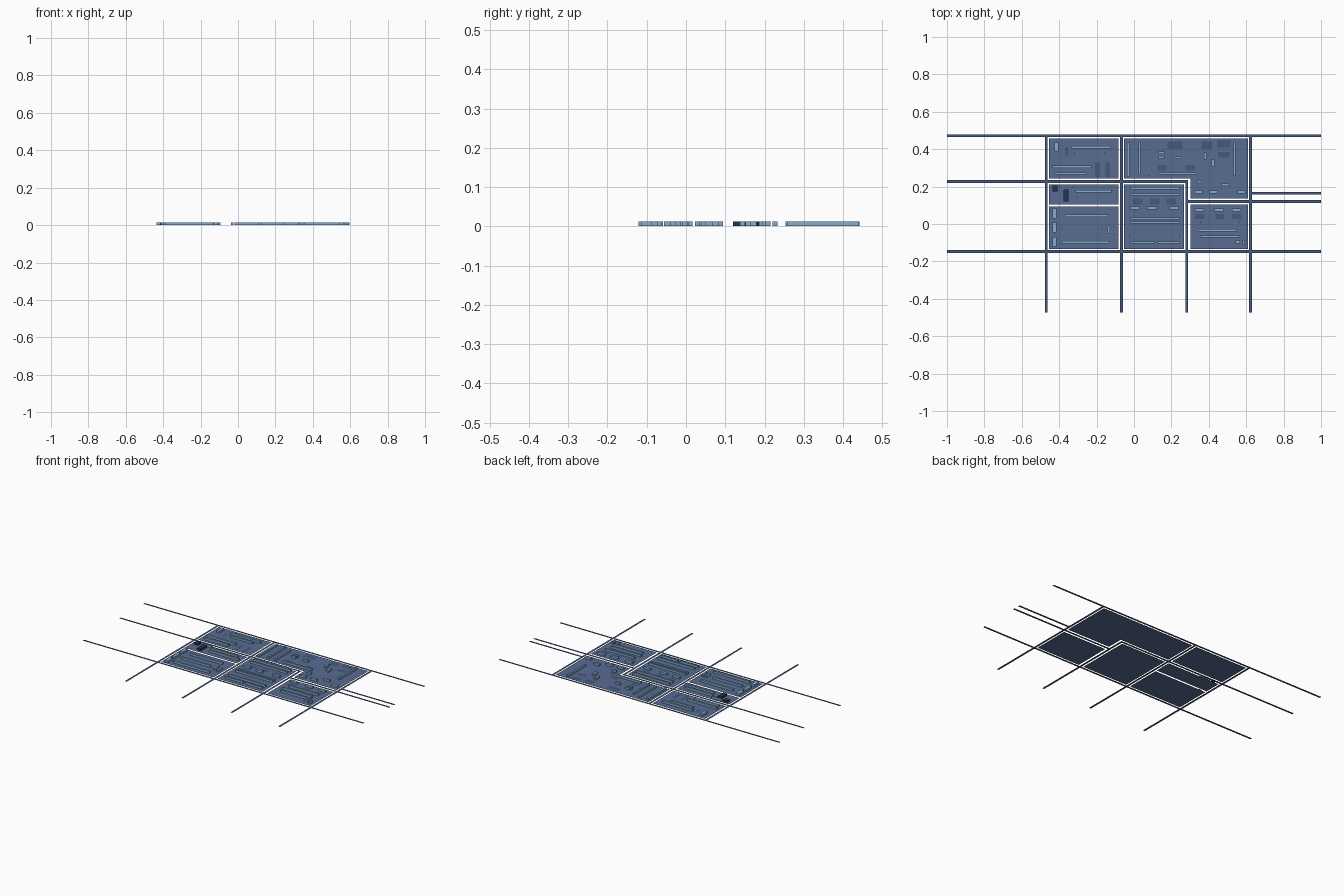
import bpy, bmesh


def material(name, rgb):
    m = bpy.data.materials.new(name)
    m.diffuse_color = (*rgb, 1)
    return m


ROAD = material("road_blue", (0.06, 0.10, 0.20))
PLOT = material("plot_blue", (0.10, 0.15, 0.29))
PATCH = material("patch_blue", (0.06, 0.10, 0.20))
LIGHT = material("light_blue", (0.24, 0.43, 0.64))
DARK = material("dark_blue", (0.02, 0.035, 0.08))
H = 0.0125


def finish(name, bm, mat):
    mesh = bpy.data.meshes.new(name)
    bm.to_mesh(mesh)
    bm.free()
    mesh.materials.append(mat)
    bpy.context.collection.objects.link(bpy.data.objects.new(name, mesh))


def flat(name, outlines, mat, z=0.0):
    """Flat faces, one per outline."""
    bm = bmesh.new()
    for pts in outlines:
        f = bm.faces.new([bm.verts.new((x, y, z)) for x, y in pts])
        f.normal_update()
        if f.normal.z < 0:
            f.normal_flip()
    finish(name, bm, mat)


def rect(x0, y0, x1, y1):
    return [(x0, y0), (x1, y0), (x1, y1), (x0, y1)]


def centred(cx, cy, w, d):
    return rect(cx - w / 2, cy - d / 2, cx + w / 2, cy + d / 2)


def buildings(name, boxes, mat=LIGHT):
    """Low flat-roofed blocks: centre x, centre y, width, depth."""
    bm = bmesh.new()
    for cx, cy, w, d in boxes:
        new = bmesh.ops.create_cube(bm, size=1)["verts"]
        bmesh.ops.scale(bm, vec=(w, d, H), verts=new)
        bmesh.ops.translate(bm, vec=(cx, cy, H / 2 + 0.0004), verts=new)
    finish(name, bm, mat)


# Roads
W = 0.007
for i, (y, x0, x1) in enumerate([(0.472, -1, 1), (0.227, -1, 0.29), (-0.147, -1, 1),
                                 (0.165, 0.63, 1), (0.12, 0.276, 1)]):
    flat(f"cross_road_{i}", [rect(x0, y - W, x1, y + W)], ROAD)
for i, (x, top) in enumerate([(-0.47, 0.472), (-0.067, 0.472), (0.283, 0.227), (0.623, 0.472)]):
    flat(f"long_road_{i}", [rect(x - W, -0.472, x + W, top)], ROAD)

# Plots, separated from the roads by a narrow gap
L, R, B = -0.455, -0.082, -0.133
flat("plot_north_west", [rect(L, 0.242, R, 0.457)], PLOT)
flat("plot_north_east", [[(-0.053, 0.242), (0.302, 0.242), (0.302, 0.137), (0.609, 0.137),
                          (0.609, 0.457), (-0.053, 0.457)]], PLOT)
flat("plot_west", [rect(L, 0.105, R, 0.212)], PLOT)
flat("plot_south_west", [rect(L, B, R, 0.094)], PLOT)
flat("plot_middle", [rect(-0.053, B, 0.267, 0.212)], PLOT)
flat("plot_south_east", [rect(0.302, B, 0.609, 0.103)], PLOT)

# Darker ground patches
flat("ground_patches", [centred(*p) for p in [
    (-0.195, 0.29, 0.025, 0.075), (-0.14, 0.29, 0.025, 0.075), (-0.36, 0.39, 0.02, 0.045),
    (0.22, 0.42, 0.08, 0.04), (0.39, 0.42, 0.06, 0.04), (0.48, 0.43, 0.07, 0.04),
    (0.48, 0.37, 0.06, 0.03), (0.15, 0.30, 0.05, 0.03), (0.30, 0.30, 0.05, 0.03),
    (0.02, 0.12, 0.05, 0.03), (0.11, 0.12, 0.05, 0.03), (0.20, 0.12, 0.05, 0.03),
    (0.35, 0.04, 0.05, 0.025), (0.46, 0.04, 0.05, 0.025), (0.55, 0.04, 0.05, 0.025),
]], PATCH, 0.0004)

# Buildings per plot
buildings("north_west_buildings", [
    (-0.414, 0.412, 0.02, 0.048), (-0.23, 0.411, 0.21, 0.013), (-0.238, 0.38, 0.16, 0.011),
    (-0.332, 0.307, 0.21, 0.013), (-0.34, 0.27, 0.17, 0.013)])
buildings("north_east_buildings", [
    (-0.031, 0.345, 0.013, 0.182), (0.029, 0.353, 0.011, 0.177), (0.08, 0.34, 0.011, 0.16),
    (0.147, 0.381, 0.032, 0.013), (0.147, 0.357, 0.032, 0.013), (0.235, 0.356, 0.037, 0.011),
    (0.235, 0.27, 0.209, 0.011), (0.38, 0.364, 0.013, 0.037), (0.422, 0.326, 0.016, 0.037),
    (0.537, 0.35, 0.011, 0.182), (0.35, 0.227, 0.027, 0.013), (0.489, 0.209, 0.04, 0.013)]
    + [(x, 0.171, 0.042, 0.016) for x in (0.345, 0.425, 0.575)])
buildings("west_buildings", [
    (-0.361, 0.197, 0.075, 0.01), (-0.217, 0.175, 0.193, 0.012), (-0.198, 0.144, 0.21, 0.012)])
buildings("west_dark_buildings", [
    (-0.422, 0.19, 0.027, 0.03), (-0.364, 0.152, 0.027, 0.064)], DARK)
buildings("south_west_buildings", [
    (-0.254, 0.045, 0.23, 0.013), (-0.278, -0.027, 0.21, 0.011), (-0.26, -0.097, 0.257, 0.012),
    (-0.134, -0.03, 0.013, 0.043), (-0.107, -0.035, 0.013, 0.043)]
    + [(-0.425, y, 0.022, 0.052) for y in (0.056, -0.019, -0.095)])
buildings("middle_buildings",
          [(0.112, y, 0.262, 0.011) for y in (0.191, 0.157, 0.029, 0.008, -0.064)]
          + [(x, 0.086, 0.048, 0.016) for x in (0.005, 0.096, 0.214)]
          + [(0.045, -0.099, 0.128, 0.011), (0.184, -0.099, 0.118, 0.011)])
buildings("south_east_buildings",
          [(x, 0.075, 0.048, 0.016) for x in (0.35, 0.455, 0.548)]
          + [(0.46, 0.011, 0.21, 0.011), (0.447, -0.033, 0.21, 0.012), (0.46, -0.067, 0.21, 0.011),
             (0.554, -0.096, 0.024, 0.014), (0.586, -0.1, 0.011, 0.027)])
